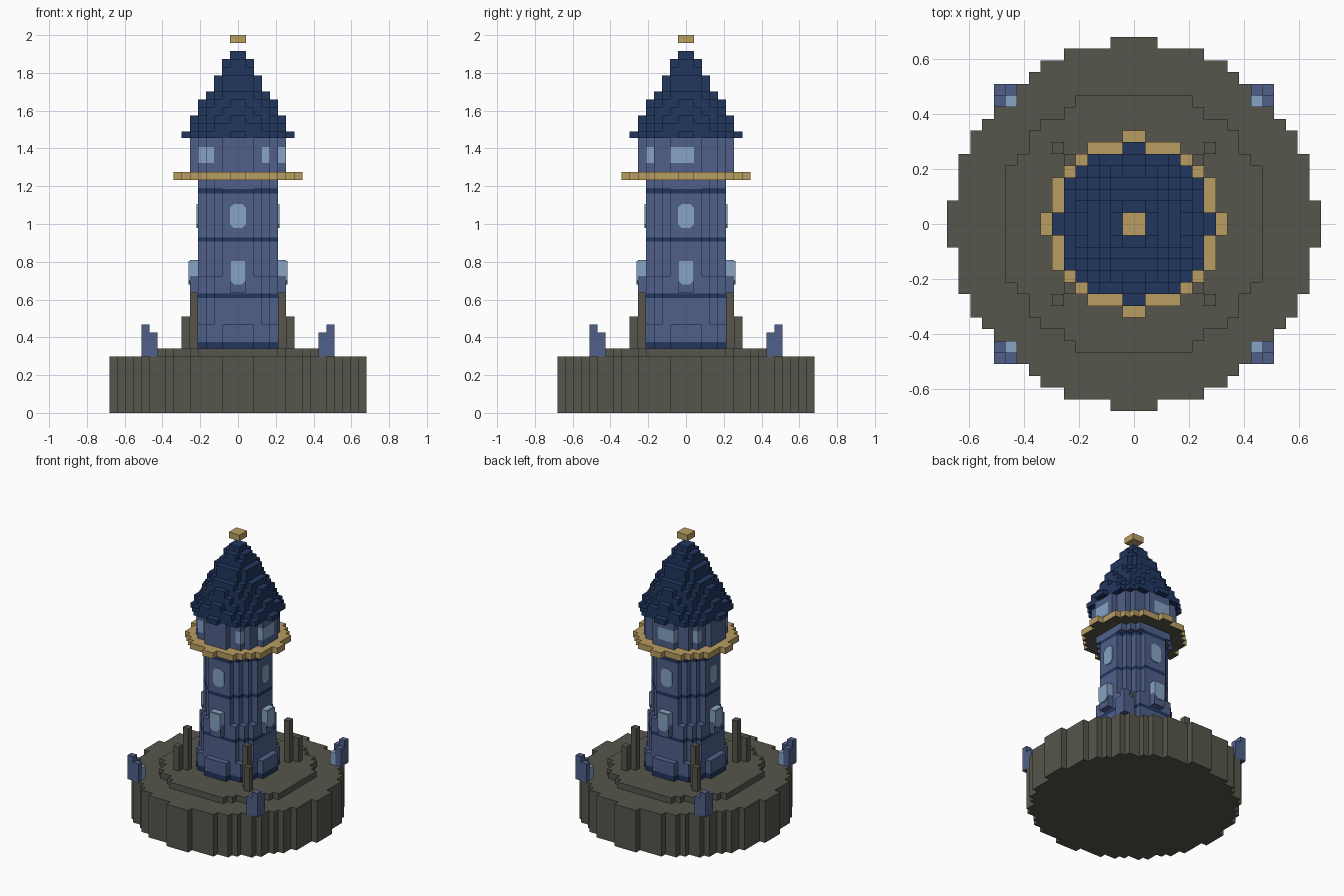
import bpy, bmesh, math

if "Cube" in bpy.data.objects:
    bpy.data.objects.remove(bpy.data.objects["Cube"])

V = 2 / 47  # edge length of one block


def material(name, rgb):
    lin = [((c / 255 + 0.055) / 1.055) ** 2.4 for c in rgb] + [1]
    m = bpy.data.materials.new(name)
    m.use_nodes = True
    m.diffuse_color = lin
    m.node_tree.nodes["Principled BSDF"].inputs["Base Color"].default_value = lin
    return m


MATS = [material("stone", (86, 86, 77)), material("blue_wall", (80, 96, 137)),
        material("navy", (33, 54, 95)), material("gold", (185, 157, 98)),
        material("pale_glass", (134, 163, 196))]
STONE, BLUE, NAVY, GOLD, GLASS = range(5)


def disc(r2):
    """Grid cells whose centres lie within a circle of squared radius r2."""
    n = int(math.sqrt(r2)) + 2
    return {(i, j) for i in range(-n, n) for j in range(-n, n)
            if (i + .5) ** 2 + (j + .5) ** 2 <= r2}


def rect(x0, x1, y0, y1):
    return {(i, j) for i in range(x0, x1) for j in range(y0, y1)}


def four_way(cells):
    """Repeat cells by quarter turns about the centre."""
    out = set(cells)
    for _ in range(3):
        cells = {(-j - 1, i) for i, j in cells}
        out |= cells
    return out


def add_layer(bm, cells, z0, z1, mat, under=None):
    """Extrude a set of cells; mat is an index or a rule taking a cell."""
    verts = {}

    def face(pts, m):
        for p in pts:
            if p not in verts:
                verts[p] = bm.verts.new([c * V for c in p])
        bm.faces.new([verts[p] for p in pts]).material_index = m

    for i, j in sorted(cells):
        m = mat((i, j)) if callable(mat) else mat
        ring = [(i, j), (i + 1, j), (i + 1, j + 1), (i, j + 1)]
        face([(x, y, z1) for x, y in ring], m)
        face([(x, y, z0) for x, y in reversed(ring)], m if under is None else under)
        sides = [(i, j - 1), (i + 1, j), (i, j + 1), (i - 1, j)]
        for k, neighbour in enumerate(sides):
            if neighbour not in cells:
                a, b = ring[k], ring[(k + 1) % 4]
                face([(*a, z0), (*b, z0), (*b, z1), (*a, z1)], m)


def finish(name, bm):
    bmesh.ops.dissolve_limit(bm, angle_limit=0.01, verts=bm.verts[:],
                             edges=bm.edges[:], delimit={'MATERIAL'})
    me = bpy.data.meshes.new(name)
    bm.to_mesh(me)
    bm.free()
    for m in MATS:
        me.materials.append(m)
    ob = bpy.data.objects.new(name, me)
    bpy.context.scene.collection.objects.link(ob)
    return ob


def build(name, layers):
    bm = bmesh.new()
    for layer in layers:
        add_layer(bm, *layer)
    return finish(name, bm)


# Ground disc and raised platform
build("base", [(disc(244), 0, 7, STONE)])
build("platform", [(disc(131), 7, 8, STONE)])

# Tower shaft: stepped sections with thin navy bands
wide, mid, slim = disc(33), disc(27), disc(23)
shaft = [(wide, 8, 8.85, NAVY), (wide, 8.85, 11, BLUE), (mid, 11, 14.3, BLUE),
         (mid, 14.3, 14.85, NAVY), (mid, 14.85, 17, BLUE), (slim, 17, 21.3, BLUE),
         (slim, 21.3, 21.85, NAVY), (slim, 21.85, 27.3, BLUE),
         (slim, 27.3, 27.85, NAVY), (mid, 27.85, 29, BLUE)]
build("tower_shaft", shaft)
build("foot_steps", [(four_way(rect(-2, 2, -6, -5)), 8, 8.85, NAVY)])

# Projecting lower window boxes
bay = four_way(rect(-1, 1, -6, -5))
build("window_bays", [(bay, 15, 17, BLUE), (bay, 17, 19, GLASS)])


def window_plates(name, dist, z0, z1, cut_top):
    """Thin panes with clipped corners on all four sides."""
    bm = bmesh.new()
    c, t = 0.5, 0.15
    top = [(1, z1 - c), (1 - c, z1), (c - 1, z1), (-1, z1 - c)] if cut_top \
        else [(1, z1), (-1, z1)]
    outline = [(-1, z0 + c), (c - 1, z0), (1 - c, z0), (1, z0 + c)] + top
    for q in range(4):
        ca, sa = [(1, 0), (0, 1), (-1, 0), (0, -1)][q]

        def ring(d):
            return [bm.verts.new(((x * ca + d * sa) * V, (x * sa - d * ca) * V, z * V))
                    for x, z in outline]
        back, front = ring(dist), ring(dist + t)
        bm.faces.new(front)
        bm.faces.new(back[::-1])
        n = len(outline)
        for k in range(n):
            bm.faces.new([back[k], back[(k + 1) % n], front[(k + 1) % n], front[k]])
    for f in bm.faces:
        f.material_index = GLASS
    finish(name, bm)


window_plates("lower_windows", 6, 16, 18.9, False)
window_plates("upper_windows", 5, 23, 26, True)

# Stepped diagonal buttress posts
build("buttress_posts", [(four_way({(5, 5)}), 8, 15, STONE),
                         (four_way({(6, 6)}), 8, 12, STONE)])

# Corner posts at the rim, each with a small glass lamp inside
build("rim_posts", [(four_way({(11, 11)}), 7, 11, BLUE),
                    (four_way({(10, 11), (11, 10)}), 7, 10, BLUE),
                    (four_way({(10, 10)}), 7, 9, GLASS)])

# Gold gallery with a stone underside
build("gallery", [(disc(57.5), 29, 30, GOLD, STONE)])

# Lantern room with glass blocks around it
panes = rect(5, 6, -2, 1) | rect(-2, 1, 5, 6) | {(3, -5), (-5, 3), (-5, -4), (-4, -5)}
room = disc(33)
build("lantern_room", [(room, 30, 31.1, BLUE),
                       (room, 31.1, 33.1, lambda c: GLASS if c in panes else BLUE),
                       (room, 33.1, 34.2, BLUE)])

# Stepped conical roof and floating finial
build("roof", [(disc((6.58 - .51 * k) ** 2), 34 + k + (.2 if k == 0 else 0), 35 + k, NAVY)
               for k in range(11)])
build("finial", [(rect(-1, 1, -1, 1), 46, 47, GOLD)])
